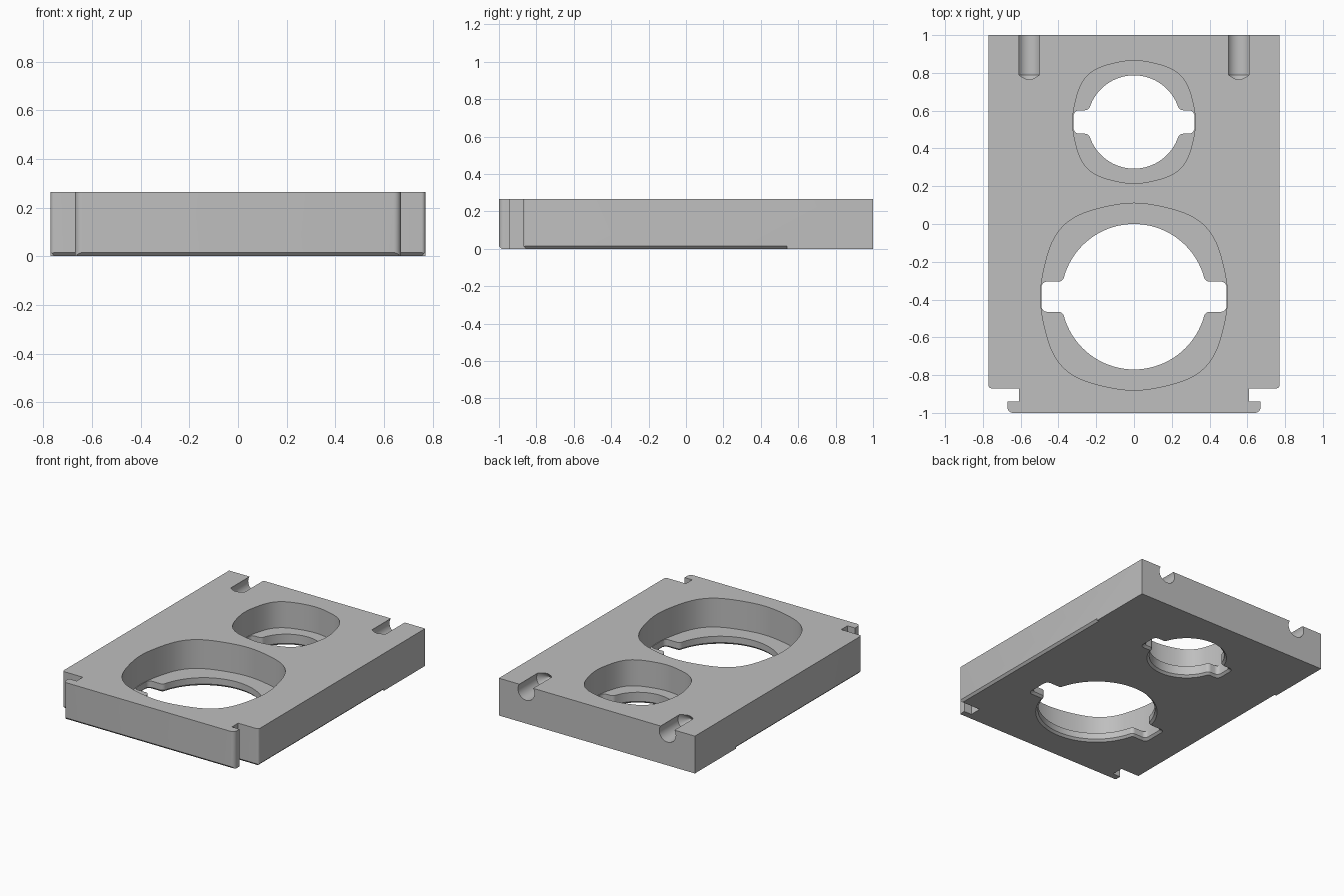
import bpy, bmesh
from math import sin, cos, pi, sqrt, atan2

H = 0.265      # plate thickness
CH = 0.015     # lower edge chamfer

if "Cube" in bpy.data.objects:
    bpy.data.objects.remove(bpy.data.objects["Cube"], do_unlink=True)

grey = bpy.data.materials.new("plain_grey")
grey.use_nodes = True
colour = (0.52, 0.52, 0.52, 1)
grey.diffuse_color = colour
grey.node_tree.nodes["Principled BSDF"].inputs["Base Color"].default_value = colour


def arc(cx, cy, r, a0, a1, n):
    """Points on an arc, both ends included."""
    return [(cx + r * cos(a0 + (a1 - a0) * i / n),
             cy + r * sin(a0 + (a1 - a0) * i / n)) for i in range(n + 1)]


def loft(name, rings):
    """Closed solid through matching outlines, given as (height, points)."""
    bm = bmesh.new()
    loops = [[bm.verts.new((x, y, z)) for x, y in pts] for z, pts in rings]
    n = len(loops[0])
    for low, high in zip(loops, loops[1:]):
        for i in range(n):
            j = (i + 1) % n
            bm.faces.new((low[i], low[j], high[j], high[i]))
    bm.faces.new(loops[0][::-1])
    bm.faces.new(loops[-1])
    bmesh.ops.recalc_face_normals(bm, faces=bm.faces)
    mesh = bpy.data.meshes.new(name)
    bm.to_mesh(mesh)
    bm.free()
    mesh.materials.append(grey)
    ob = bpy.data.objects.new(name, mesh)
    bpy.context.collection.objects.link(ob)
    return ob


def cut(target, cutter):
    """Subtract the cutter and remove it."""
    mod = target.modifiers.new("cut", 'BOOLEAN')
    mod.operation = 'DIFFERENCE'
    mod.solver = 'EXACT'
    mod.object = cutter
    bpy.context.view_layer.objects.active = target
    bpy.ops.object.modifier_apply(modifier=mod.name)
    bpy.data.objects.remove(cutter, do_unlink=True)


def pocket_outline(cy, r):
    """Circle swelling towards its four diagonals."""
    pts = []
    for i in range(96):
        a = 2 * pi * i / 96
        k = r * (1 + 0.07 * sin(2 * a) ** 4)
        pts.append((k * cos(a), cy + k * sin(a)))
    return pts


def keyhole_outline(cy, r, reach, half, grow=0.0):
    """Round hole with a rounded slot on either side."""
    c, f = 0.03, 0.03 - grow
    r, reach, half = r + grow, reach + grow, half + grow
    fx, fy = sqrt((r + f) ** 2 - (half + f) ** 2), half + f
    a = atan2(fy, fx)
    quarter = arc(reach - c, half - c, c, 0, pi / 2, 6)
    quarter += arc(fx, fy, f, 1.5 * pi, a + pi, 6)
    quarter += arc(0, 0, r, a, pi / 2, 18)[1:]
    top = quarter + [(-x, y) for x, y in quarter[-2::-1]]
    full = top + [(x, -y) for x, y in top[::-1]]
    return [(x, y + cy) for x, y in full]


def edge_bevel(loc, length, axis):
    """Diamond bar that chamfers one lower edge."""
    bpy.ops.mesh.primitive_cube_add(size=1, location=loc)
    ob = bpy.context.object
    side = CH * sqrt(2)
    if axis == 'X':
        ob.scale, ob.rotation_euler = (length, side, side), (pi / 4, 0, 0)
    else:
        ob.scale, ob.rotation_euler = (side, length, side), (0, pi / 4, 0)
    return ob


# Plate outline with clip ears at the front corners
right = [(0.67, -0.94), (0.61, -0.94), (0.61, -0.87)]
right = arc(0.64, -0.97, 0.03, -pi / 2, 0, 6) + right
right += arc(0.755, -0.855, 0.015, -pi / 2, 0, 4)
right += [(0.77, 1.0)]
outline = right + [(-x, y) for x, y in right[::-1]]
plate = loft("mounting_plate", [(0, outline), (H, outline)])

# Two wavy pockets with slotted holes through their floors
for cy, pocket_r, floor, hole_r, reach, half in (
        (-0.385, 0.495, 0.06, 0.385, 0.490, 0.08),
        (0.54, 0.325, 0.08, 0.247, 0.320, 0.062)):
    wavy = pocket_outline(cy, pocket_r)
    cut(plate, loft("pocket_cutter", [(floor, wavy), (H + 0.1, wavy)]))
    hole = keyhole_outline(cy, hole_r, reach, half)
    flare = keyhole_outline(cy, hole_r, reach, half, 0.015)
    cut(plate, loft("hole_cutter", [(-0.05, flare), (0, flare),
                                    (0.015, hole), (floor + 0.02, hole)]))

# Round grooves with drilled tips, open to the top and the back
for side in (-1, 1):
    rings = [(-1.1, 0.065), (-0.79, 0.065), (-0.735, 0.001)]
    groove = loft("groove_cutter",
                  [(z, arc(0, 0, r, 0, 2 * pi, 40)[:-1]) for z, r in rings])
    groove.location = (side * 0.555, 0, 0.23)
    groove.rotation_euler = (pi / 2, 0, 0)
    cut(plate, groove)

# Chamfers along the lower front and side edges
cut(plate, edge_bevel((0, -1, 0), 1.6, 'X'))
for side in (-1, 1):
    cut(plate, edge_bevel((side * 0.71, -0.87, 0), 0.2, 'X'))
    cut(plate, edge_bevel((side * 0.77, -0.205, 0), 1.49, 'Y'))

bpy.ops.object.select_all(action='DESELECT')
plate.select_set(True)
bpy.context.view_layer.objects.active = plate
bpy.ops.object.shade_smooth_by_angle(angle=pi / 6)
